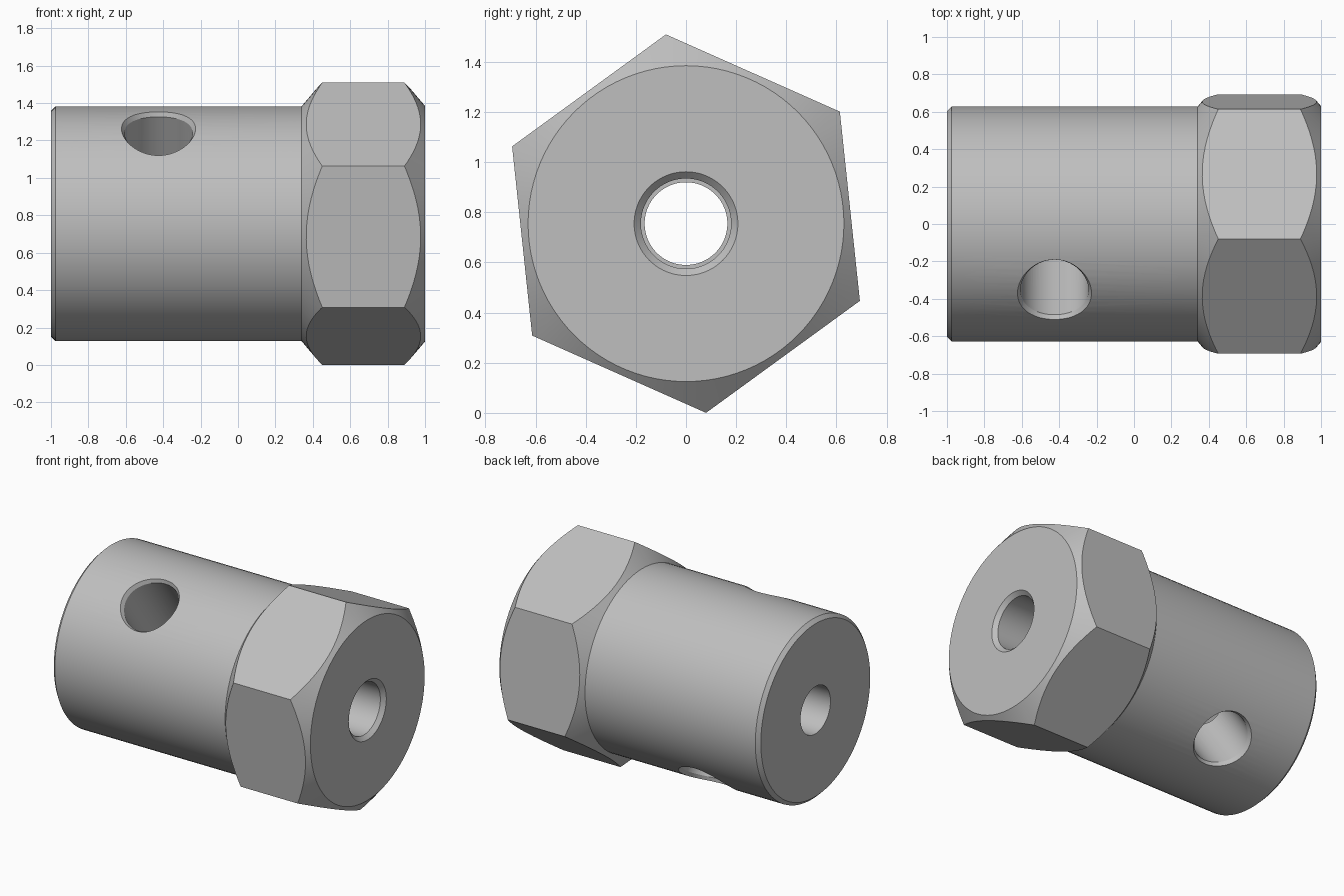
import bpy, bmesh, math
from mathutils import Matrix, Vector

cube = bpy.data.objects.get("Cube")
if cube:
    bpy.data.objects.remove(cube, do_unlink=True)

SEGMENTS = 96
CENTRE_Z = 0.755
BODY_R = 0.628
TURN = math.radians(6.05)      # hexagon is tipped slightly about its axis

steel = bpy.data.materials.new("steel_grey")
steel.use_nodes = True
grey = (0.52, 0.52, 0.52, 1)
steel.diffuse_color = grey
steel.node_tree.nodes["Principled BSDF"].inputs["Base Color"].default_value = grey


def finish(bm, name):
    bmesh.ops.remove_doubles(bm, verts=bm.verts, dist=1e-5)
    bmesh.ops.recalc_face_normals(bm, faces=bm.faces)
    mesh = bpy.data.meshes.new(name)
    bm.to_mesh(mesh)
    bm.free()
    mesh.materials.append(steel)
    obj = bpy.data.objects.new(name, mesh)
    obj.location.z = CENTRE_Z
    bpy.context.collection.objects.link(obj)
    return obj


def skin_loops(loops, name):
    """Closed solid through a row of equal point loops."""
    bm = bmesh.new()
    rings = [[bm.verts.new(p) for p in loop] for loop in loops]
    n = len(rings[0])
    for a, b in zip(rings, rings[1:]):
        for i in range(n):
            j = (i + 1) % n
            bm.faces.new((a[i], a[j], b[j], b[i]))
    bm.faces.new(rings[0])
    bm.faces.new(rings[-1])
    return finish(bm, name)


def lathe(profile, name, sides=SEGMENTS, turn=0.0):
    """Solid of revolution about x from (x, radius) points."""
    angles = [turn + math.tau * i / sides for i in range(sides)]
    return skin_loops([[(x, -r * math.sin(a), r * math.cos(a)) for a in angles]
                       for x, r in profile], name)


def combine(target, tool, operation):
    mod = target.modifiers.new(operation.title(), "BOOLEAN")
    mod.operation = operation
    mod.solver = "EXACT"
    mod.object = tool
    bpy.context.view_layer.update()
    graph = bpy.context.evaluated_depsgraph_get()
    mesh = bpy.data.meshes.new_from_object(target.evaluated_get(graph))
    target.modifiers.clear()
    target.data = mesh
    bpy.data.objects.remove(tool, do_unlink=True)


# Turned blank: chamfered barrel, then a head with a cone at each end
hub = lathe([(-1, 0.603), (-0.975, BODY_R), (0.34, BODY_R), (0.485, 0.80),
             (0.855, 0.80), (1, 0.63)], "hex_hub")

# Hexagonal flats
prism = lathe([(-1.2, 0.759), (1.2, 0.759)], "hex_flats", 6, TURN)
combine(hub, prism, "INTERSECT")

# Stepped axial bore with a countersunk mouth
bore = lathe([(-1.2, 0.165), (-0.1, 0.165), (-0.1, 0.18), (0.973, 0.18),
              (1, 0.207), (1.02, 0.227), (1.2, 0.227)], "axial_bore")
combine(hub, bore, "DIFFERENCE")

# Cross hole square to a flat, with a rim chamfer that follows the barrel
tilt = TURN + math.radians(30)
axis = Vector((0, -math.sin(tilt), math.cos(tilt)))
side = Vector((0, -math.cos(tilt), -math.sin(tilt)))


def hole_loop(r, offset, end, follow=True):
    points = []
    for i in range(64):
        a = math.tau * i / 64
        across = r * math.sin(a)
        t = (math.sqrt(BODY_R ** 2 - across ** 2) if follow else BODY_R) + offset
        points.append(Vector((-0.425 + r * math.cos(a), 0, 0))
                      + side * across + axis * t * end)
    return points


rim = [(0.207, 0.2, False), (0.207, 0.015, True), (0.182, -0.027, True)]
loops = [hole_loop(r, o, 1, f) for r, o, f in rim]
loops += [hole_loop(r, o, -1, f) for r, o, f in reversed(rim)]
combine(hub, skin_loops(loops, "cross_hole"), "DIFFERENCE")

# Smooth round walls, crisp edges
bpy.ops.object.select_all(action="DESELECT")
hub.select_set(True)
bpy.context.view_layer.objects.active = hub
bpy.ops.object.shade_smooth_by_angle(angle=math.radians(20))
